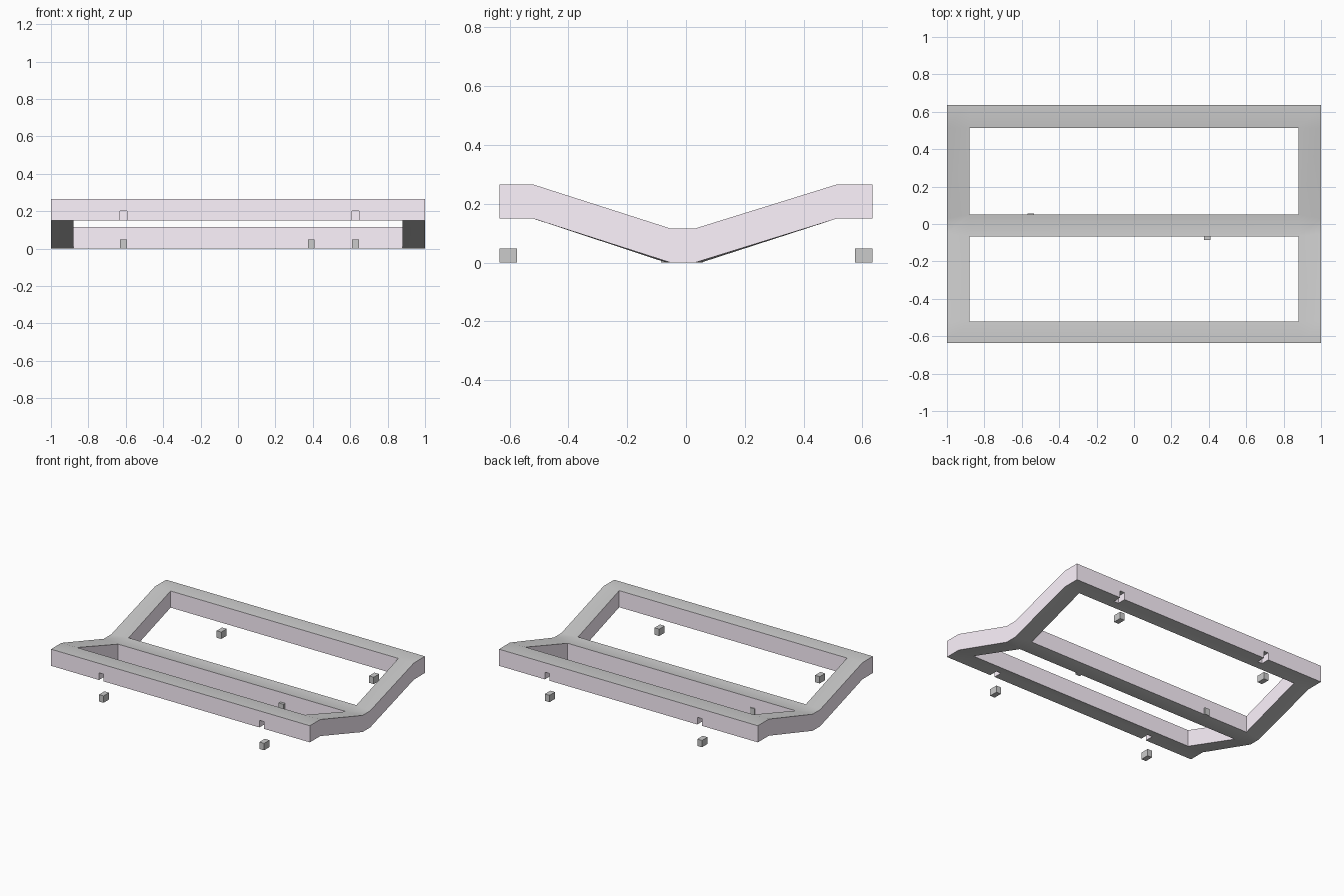
import bpy, bmesh
from mathutils import Matrix, Vector

if "Cube" in bpy.data.objects:
    bpy.data.objects.remove(bpy.data.objects["Cube"])

pink = bpy.data.materials.new("pink_wall")
pink.diffuse_color = (1.0, 0.91, 1.0, 1)
pink.use_nodes = True
pink.node_tree.nodes["Principled BSDF"].inputs["Base Color"].default_value = pink.diffuse_color

THICK = 0.116
PEG = (0.036, 0.06, 0.048)


def finish(bm, name, pink_walls=False):
    bmesh.ops.recalc_face_normals(bm, faces=bm.faces[:])
    me = bpy.data.meshes.new(name)
    if pink_walls:
        me.materials.append(None)
        me.materials.append(pink)
        for f in bm.faces:
            f.material_index = 1 if abs(f.normal.z) < 0.3 else 0
    bm.to_mesh(me)
    bm.free()
    ob = bpy.data.objects.new(name, me)
    bpy.context.collection.objects.link(ob)
    return ob


def add_box(bm, loc, size):
    m = Matrix.Translation(Vector(loc)) @ Matrix.Diagonal((*size, 1))
    bmesh.ops.create_cube(bm, size=1, matrix=m)


# Folded frame: grid of 3 x 5 cells with two openings, then thickened upwards
xs = [-1, -0.88, 0.88, 1]
y_outer = [-0.635, -0.52, -0.052, 0.03, 0.513, 0.635]
y_inner = [-0.635, -0.52, -0.066, 0.05, 0.513, 0.635]
zs = [0.15, 0.15, 0.0, 0.0, 0.15, 0.15]
bm = bmesh.new()
grid = [[bm.verts.new((x, y, z)) for y, z in zip(y_outer if abs(x) == 1 else y_inner, zs)]
        for x in xs]
for i in range(3):
    for j in range(5):
        if i == 1 and j in (1, 3):
            continue
        bm.faces.new((grid[i][j], grid[i + 1][j], grid[i + 1][j + 1], grid[i][j + 1]))
top = bmesh.ops.extrude_face_region(bm, geom=bm.faces[:], use_keep_orig=True)["geom"]
bmesh.ops.translate(bm, verts=[g for g in top if isinstance(g, bmesh.types.BMVert)],
                    vec=(0, 0, THICK))
frame = finish(bm, "folded_frame", True)

# Peg positions under the outer rails, and the matching slots in the rails
pegs = [(-0.612, -1), (0.628, -1), (-0.55, 1), (0.628, 1)]
bm = bmesh.new()
for x, s in pegs:
    add_box(bm, (x, s * 0.615, 0.165), (PEG[0], 0.08, 0.07))
cutter = finish(bm, "slot_cutter", True)
cutter.hide_render = True
cutter.hide_viewport = True
mod = frame.modifiers.new("slots", "BOOLEAN")
mod.operation = "DIFFERENCE"
mod.solver = "EXACT"
mod.object = cutter

bpy.context.view_layer.objects.active = frame
frame.select_set(True)
bpy.ops.object.modifier_apply(modifier="slots")
bpy.ops.object.shade_smooth_by_angle(angle=0.5)

# Loose pegs below the rails and two set into the middle rail
spots = [(x, s * 0.605) for x, s in pegs] + [(0.392, -0.055), (-0.552, 0.027)]
for x, y in spots:
    bm = bmesh.new()
    add_box(bm, (x, y, PEG[2] / 2), PEG)
    finish(bm, "peg")
